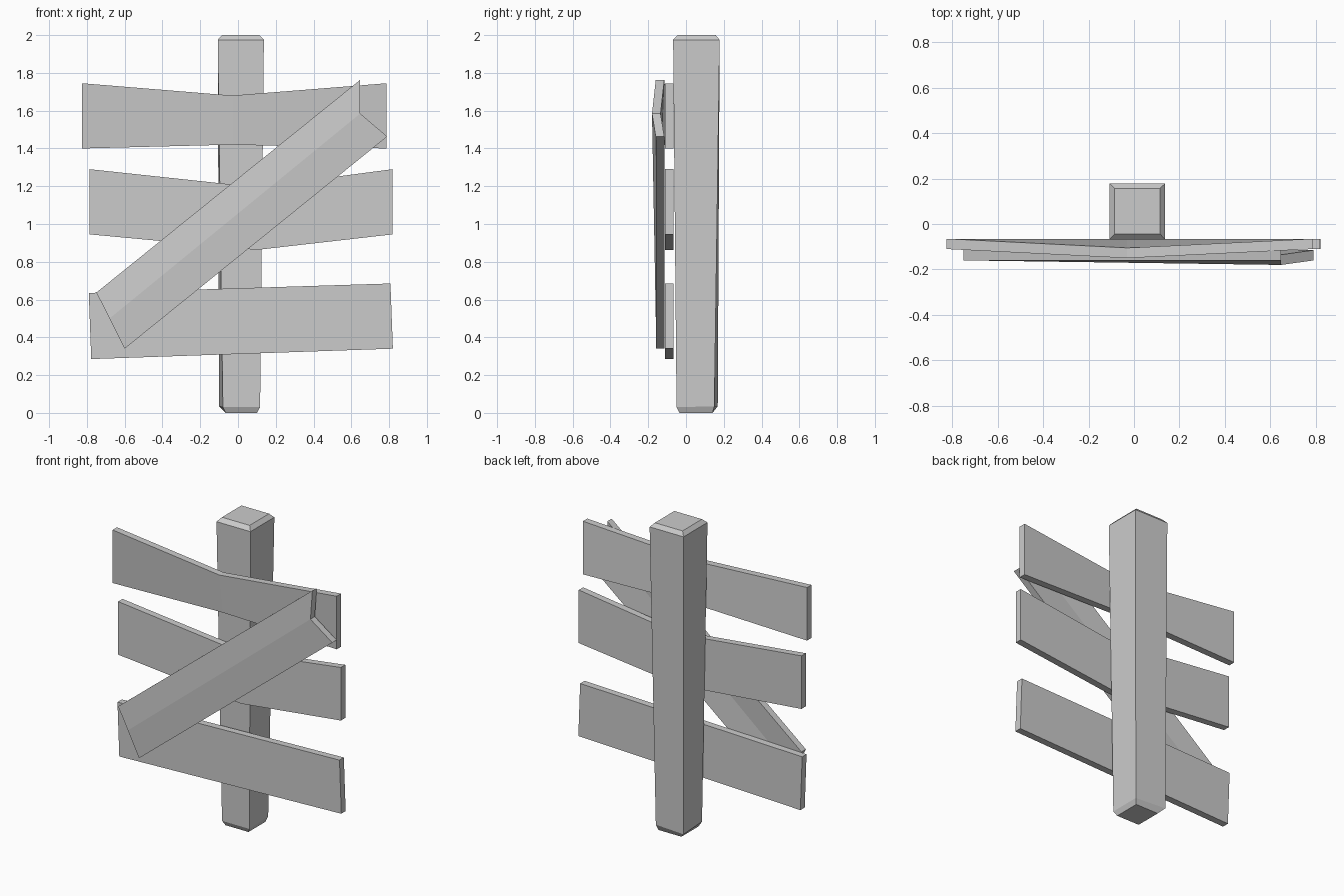
import bpy, bmesh

if "Cube" in bpy.data.objects:
    bpy.data.objects.remove(bpy.data.objects["Cube"])


def finish(name, bm):
    bmesh.ops.recalc_face_normals(bm, faces=bm.faces[:])
    mesh = bpy.data.meshes.new(name)
    bm.to_mesh(mesh)
    bm.free()
    obj = bpy.data.objects.new(name, mesh)
    bpy.context.collection.objects.link(obj)
    return obj


def board(name, columns, thickness=0.045):
    """Front surface lofted through columns of (x, y, z), extruded backwards."""
    bm = bmesh.new()
    cols = [[bm.verts.new(p) for p in col] for col in columns]
    for a, b in zip(cols, cols[1:]):
        for i in range(len(a) - 1):
            bm.faces.new((a[i], a[i + 1], b[i + 1], b[i]))
    # keep the front faces and add a shifted back plus side walls
    ext = bmesh.ops.extrude_face_region(bm, geom=bm.faces[:], use_keep_orig=True)
    verts = [g for g in ext["geom"] if isinstance(g, bmesh.types.BMVert)]
    bmesh.ops.translate(bm, verts=verts, vec=(0, thickness, 0))
    return finish(name, bm)


def loft(name, rings):
    """Closed solid through four-cornered rings."""
    bm = bmesh.new()
    loops = [[bm.verts.new(p) for p in ring] for ring in rings]
    for a, b in zip(loops, loops[1:]):
        for i in range(4):
            j = (i + 1) % 4
            bm.faces.new((a[i], a[j], b[j], b[i]))
    bm.faces.new(loops[0][::-1])
    bm.faces.new(loops[-1])
    return finish(name, bm)


def rect(x0, x1, y0, y1, z):
    return [(x0, y0, z), (x1, y0, z), (x1, y1, z), (x0, y1, z)]


# Upright post, slightly tapered and twisted, with chamfered ends
loft("post", [
    rect(-0.065, 0.10, -0.035, 0.14, 0.0),
    [(-0.08, -0.05, 0.03), (0.117, -0.05, 0.03), (0.112, 0.15, 0.035), (-0.10, 0.168, 0.035)],
    rect(-0.107, 0.137, -0.068, 0.178, 1.975),
    rect(-0.085, 0.114, -0.043, 0.157, 2.0),
])

F = -0.11  # front plane of the cross boards

# Top board, pinched and pushed forward along its upper middle edge
board("top_board", [
    [(-0.825, F, 1.745), (-0.825, F, 1.40)],
    [(-0.03, -0.15, 1.68), (-0.03, F, 1.42)],
    [(0.787, F, 1.745), (0.787, F, 1.40)],
])

# Middle board, sagging
board("middle_board", [
    [(-0.785, F, 1.29), (-0.785, F, 0.945)],
    [(0.10, F, 1.195), (0.10, F, 0.863)],
    [(0.817, F, 1.29), (0.817, F, 0.945)],
])

# Bottom board, slightly tilted
board("bottom_board", [
    [(-0.79, F, 0.635), (-0.777, F, 0.285)],
    [(0.807, F, 0.685), (0.82, F, 0.34)],
])

# Diagonal board with a notched upper end
board("diagonal_board", [
    [(-0.75, -0.16, 0.637), (-0.68, -0.16, 0.50), (-0.60, -0.16, 0.34)],
    [(0.647, -0.16, 1.763), (0.647, -0.18, 1.585), (0.79, -0.16, 1.463)],
])
